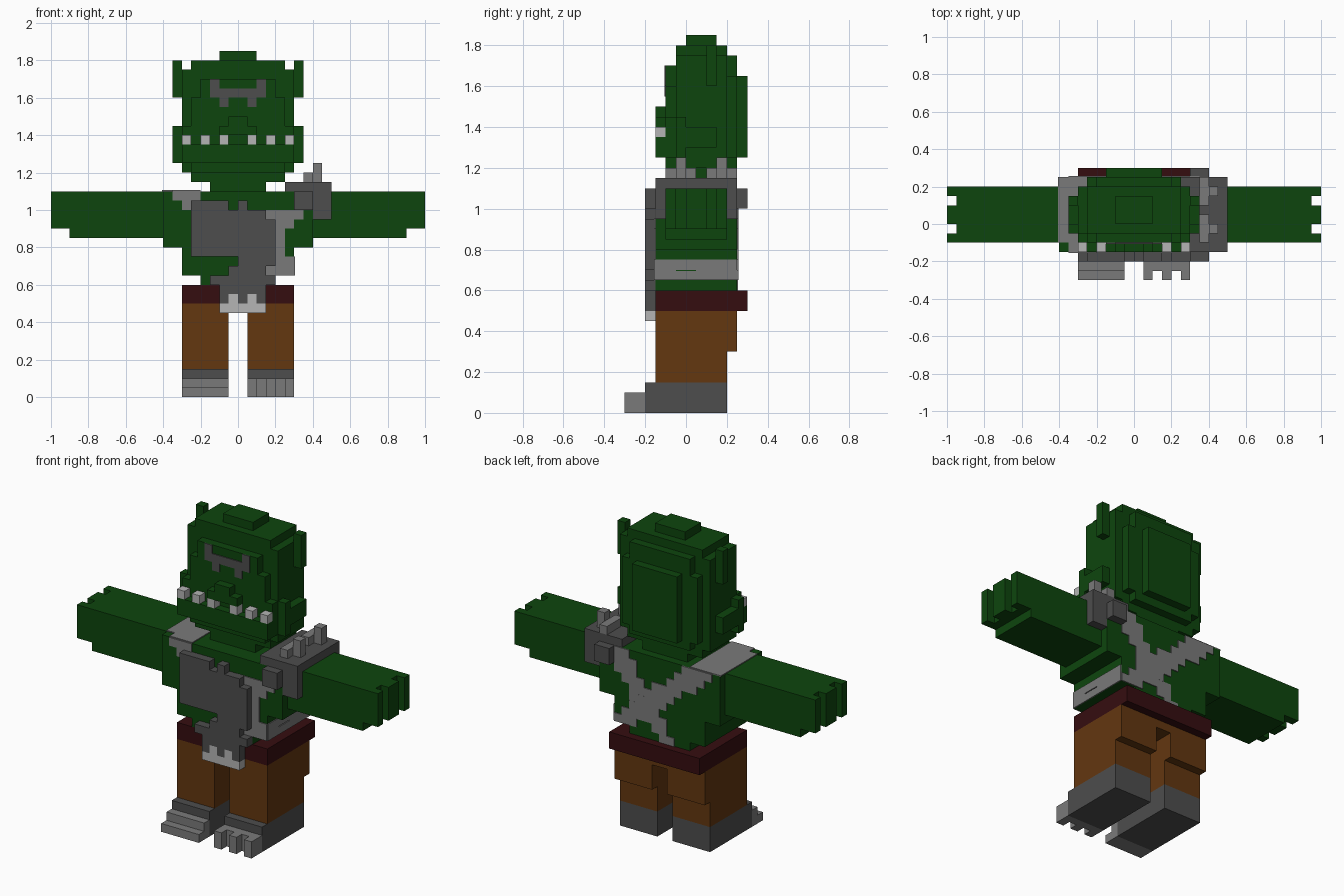
import bpy, bmesh
from mathutils import Vector

cube = bpy.data.objects.get("Cube")
if cube:
    bpy.data.objects.remove(cube, do_unlink=True)

U = 0.05   # block size
T = 0.12   # plate thickness in blocks


def material(name, rgb):
    m = bpy.data.materials.new(name)
    m.use_nodes = True
    m.diffuse_color = (*rgb, 1)
    b = m.node_tree.nodes["Principled BSDF"]
    b.inputs["Base Color"].default_value = (*rgb, 1)
    b.inputs["Roughness"].default_value = 0.9
    return m


GREEN = material("green skin", (0.004, 0.06, 0.004))
BROWN = material("brown cloth", (0.125, 0.038, 0.005))
RED = material("dark red belt", (0.036, 0.004, 0.005))
DARK = material("dark grey", (0.075, 0.075, 0.075))
MID = material("mid grey", (0.195, 0.195, 0.195))
LIGHT = material("light grey", (0.46, 0.46, 0.46))


def mirror(boxes):
    """Boxes plus their copies across x = 0."""
    return boxes + [(-b[1], -b[0], *b[2:]) for b in boxes]


def part(name, mat, boxes):
    """One object from boxes (x0, x1, y0, y1, z0, z1) in block units."""
    bm = bmesh.new()
    for x0, x1, y0, y1, z0, z1 in boxes:
        lo, hi = Vector((x0, y0, z0)) * U, Vector((x1, y1, z1)) * U
        for v in bmesh.ops.create_cube(bm, size=1)["verts"]:
            v.co = Vector(((lo[i] + hi[i]) / 2 + v.co[i] * (hi[i] - lo[i]) for i in range(3)))
    me = bpy.data.meshes.new(name)
    bm.to_mesh(me)
    bm.free()
    me.materials.append(mat)
    ob = bpy.data.objects.new(name, me)
    bpy.context.collection.objects.link(ob)
    return ob


def front(y, cells, depth=1):
    """Boxes standing in front of plane y from (x0, x1, z0, z1) cells."""
    return [(a, b, y - depth, y, c, d) for a, b, c, d in cells]


# Legs, feet and belt
for side, s in (("left", 1), ("right", -1)):
    x0, x1 = sorted((s * 1, s * 6))
    part(side + "_boot", DARK, [(x0, x1, -4, 4, 0, 3)])
    part(side + "_leg", BROWN, [(x0, x1, -3, 4, 3, 10), (x0, x1, 4, 5, 6, 9)])
part("left_toes", MID, [(1, 6, -5, -4, 0, 2)] + [(x, x + 1, -6, -5, 0, 2) for x in (1, 3, 5)])
part("right_toes", MID, [(-6, -1, -6, -4, 0, 1), (-6, -1, -5, -4, 1, 2)])
part("seat", BROWN, [(-6, 6, -3, 5, 9, 10)])
part("belt", RED, [(-6, 6, -3, 6, 10, 12)])

# Torso and neck
part("torso", GREEN, [(-8, 8, -3, 5, 16, 22), (-6, 6, -3, 5, 13, 16), (-4, 4, -3, 5, 12, 13)])
part("neck", GREEN, [(-3, 3, -1, 4, 22, 24)])

# Arms with three stubby fingers
for side, s in (("left", 1), ("right", -1)):
    arm = [(8, 18, -2, 4, 17, 22), (18, 19, -2, 4, 18, 22)]
    arm += [(19, 20, a, b, 18, 22) for a, b in ((-2, -1), (0, 2), (3, 4))]
    part(side + "_arm", GREEN, arm if s > 0 else [(-b[1], -b[0], *b[2:]) for b in arm])

# Apron with a pale fringe
part("apron", DARK, front(-3, [
    (-5, -1, 20, 21), (0, 1, 20, 21), (-5, 3, 19, 20), (-5, 4, 15, 19), (0, 4, 14, 15),
    (-1, 3, 13, 14), (-3, 4, 12, 13), (-2, 3, 11, 12),
    (-2, -1, 10, 11), (0, 1, 10, 11), (2, 3, 10, 11)]))
part("apron_fringe", LIGHT, front(-3, [(-2, 3, 9, 10), (-1, 0, 10, 11), (1, 2, 10, 11)]))

# Straps: front, shoulder, side and the crossed back
part("front_strap", MID, front(-3, [
    (-7, -4, 21, 22), (-6, -4, 20, 21), (2, 7, 19, 20), (4, 6, 18, 19), (4, 5, 15, 18),
    (3, 6, 14, 15), (3, 6, 13, 14)], T))
part("shoulder_strap", MID, [(-8, -4, -2, 5, 22, 22 + T), (-7, -4, -3, -2, 22, 22 + T),
                             (-8 - T, -8, -2, 5, 21.99, 22 + T)])
part("side_strap", MID, [(6, 6 + T, -3, 5, 14, 15), (6, 6 + T, -3, -1, 13, 14),
                         (6, 6 + T, 1, 5, 13, 14), (6, 6 + T, -1, 1, 13, 13.9)])
back = []
for i in range(9):
    z = 21 - i
    a = round(-7 + i * 1.2)
    back.append((a, min(a + 4, 6), 5, 5 + T, z, z + 1))
for i in range(10):
    z = 21 - i
    b = round(4 - i * 0.65)
    back.append((b, b + (3 if i < 7 else 2), 5, 5 + T * 0.9, z, z + 1))
part("back_straps", MID, back)

# Spiked shoulder guard on the left side
part("shoulder_guard", DARK, [
    (5, 10, -3, 5, 22, 23), (8, 10, -3, -2, 19, 22), (8, 10, 4, 5, 19, 22),
    (6, 8, -4, -3, 20, 22), (6, 8, 5, 6, 20, 22)])
part("guard_spikes", MID, [
    (7, 8, -2, 1, 23, 24), (7, 8, 2, 5, 23, 24), (8, 9, -1, 0, 23, 25), (8, 9, 3, 4, 23, 25)])

# Head built from stepped layers
part("head", GREEN, [
    (-5, 5, -1, 4, 23, 36), (-6, 6, -1, 4, 24, 35), (-2, 2, 0, 3, 36, 37),
    (-6, 6, -2, -1, 25, 29), (-5, 5, -2, -1, 24, 32), (-4, 4, -2, -1, 32, 34),
    (-5, 5, 4, 5, 25, 33), (-4, 4, 4, 5, 24, 35), (-3, 3, 5, 6, 25, 33)])
part("jaw", GREEN, [(-6, 6, -3, -2, 25, 27)])
part("nose", GREEN, [(-2, 2, -3, -2, 28, 29), (-1, 1, -3, -2, 29, 30)])
part("cheeks", GREEN, mirror([(6, 7, -1, 0, 25, 29), (6, 7, 0, 3, 26, 28)]))
part("ears", GREEN, mirror([(6, 7, 2, 3, 32, 36), (5, 6, 1, 3, 32, 35)]))
part("teeth", LIGHT, mirror(front(-2, [(x, x + 1, 27, 28) for x in (1, 3, 5)])))
part("brow", DARK, front(-2, [(-2, 2, 32, 33)], T) + mirror(
    front(-2, [(2, 3, 32, 34), (1, 2, 31, 32)], T)))
